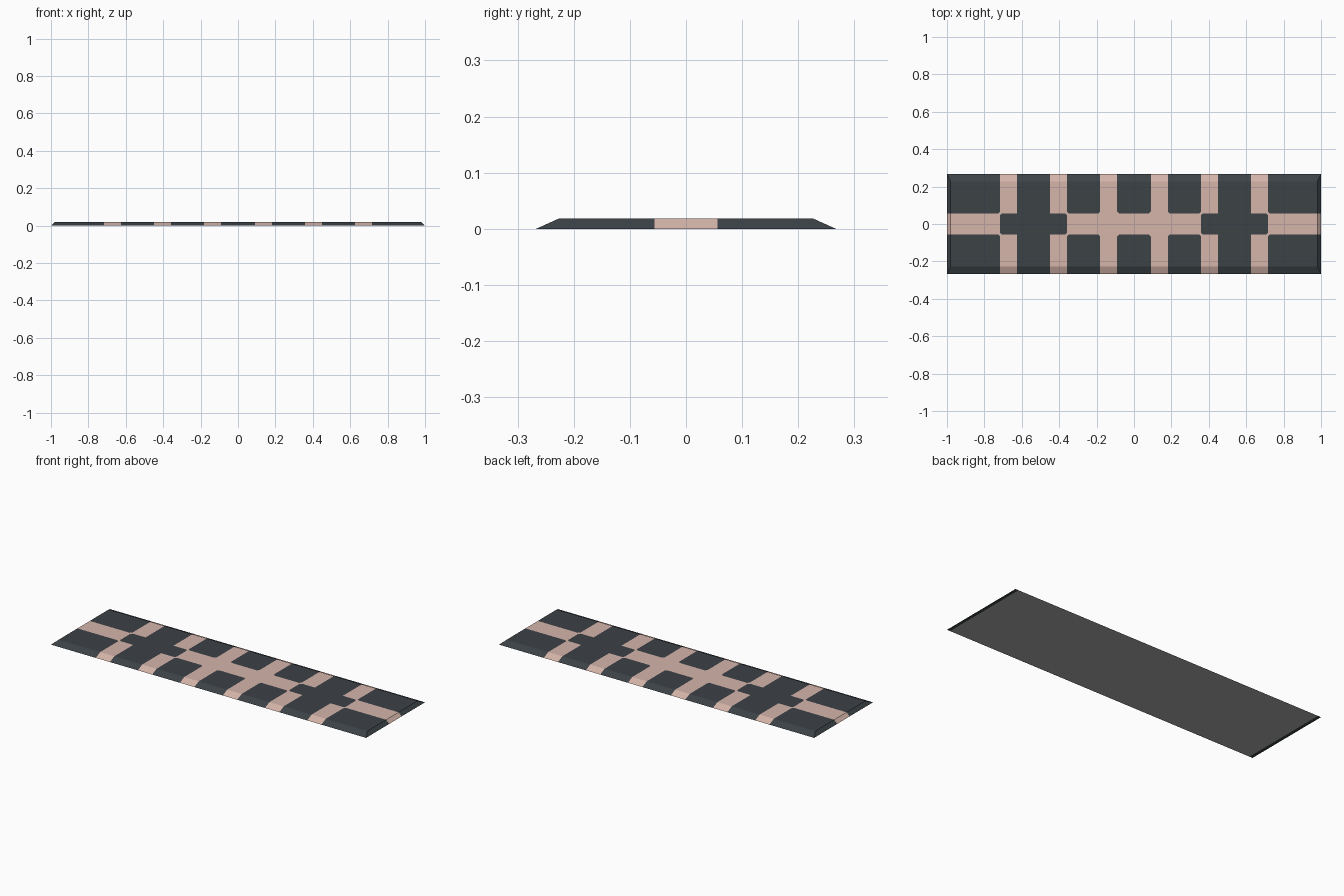
import bpy, bmesh
from mathutils import Vector

if "Cube" in bpy.data.objects:
    bpy.data.objects.remove(bpy.data.objects["Cube"])

HX, HY, H = 1.0, 0.267, 0.018        # half length, half width, height
TX, TY = 0.98, 0.227                 # half size of the flat top
ROW = 0.056                          # half width of the centre row
COLS = [(0.09, 0.182), (0.358, 0.449), (0.626, 0.716)]
R = 0.01                             # clipped tile corners


def material(name, rgb):
    m = bpy.data.materials.new(name)
    m.diffuse_color = (*rgb, 1)
    m.use_nodes = True
    m.node_tree.nodes["Principled BSDF"].inputs["Base Color"].default_value = m.diffuse_color
    return m


def is_dark(x, y):
    """Checker rule: dark tiles and two dark bars, pink joints between."""
    x, y = abs(x), abs(y)
    if y < ROW:
        return 0.358 < x < 0.716
    return not any(a < x < b for a, b in COLS)


# Shallow mat with sloping rims
bm = bmesh.new()
low = [bm.verts.new((sx * HX, sy * HY, 0)) for sx, sy in ((-1, -1), (1, -1), (1, 1), (-1, 1))]
top = [bm.verts.new((sx * TX, sy * TY, H)) for sx, sy in ((-1, -1), (1, -1), (1, 1), (-1, 1))]
bm.faces.new(low[::-1])
bm.faces.new(top)
for i in range(4):
    j = (i + 1) % 4
    bm.faces.new((low[i], low[j], top[j], top[i]))


def cut(axis, value):
    no = Vector((1, 0, 0)) if axis == 0 else Vector((0, 1, 0))
    bmesh.ops.bisect_plane(bm, geom=bm.verts[:] + bm.edges[:] + bm.faces[:],
                           plane_co=no * value, plane_no=no, dist=1e-6)


# Cut the tile borders, with narrow margins for the clipped corners
for s in (-1, 1):
    for edge in [e for c in COLS for e in c]:
        for d in (-R, 0, R):
            cut(0, s * (edge + d))
    for d in (-R, 0, R):
        cut(1, s * (ROW + d))
    cut(0, s * TX)

# Clip the outer corners of dark tiles
clipped = []
for f in bm.faces[:]:
    c = f.calc_center_median()
    if f.normal.length == 0:
        f.normal_update()
    if f.normal.z < 0.99 or len(f.verts) != 4 or f.calc_area() > R * R * 1.1:
        continue
    if not is_dark(c.x, c.y):
        continue
    for sx in (-1, 1):
        for sy in (-1, 1):
            if not is_dark(c.x + sx * R, c.y) and not is_dark(c.x, c.y + sy * R):
                corner = max(f.verts, key=lambda v: sx * v.co.x + sy * v.co.y)
                vs = list(f.verts)
                k = vs.index(corner)
                bmesh.utils.face_split(f, vs[k - 1], vs[(k + 1) % 4])
                clipped.append(corner.co.copy())
                break
        else:
            continue
        break

# Colour faces by the tile rule; the underside is grey with dark end strips
bm.normal_update()
for f in bm.faces:
    c = f.calc_center_median()
    if f.normal.z < -0.5:
        f.material_index = 0 if abs(c.x) > TX else 2
    else:
        f.material_index = 0 if is_dark(c.x, c.y) else 1
        if len(f.verts) == 3 and f.calc_area() < R * R and \
                any((v.co - k).length < 1e-6 for v in f.verts for k in clipped):
            f.material_index = 1

me = bpy.data.meshes.new("checkered_mat")
bm.to_mesh(me)
bm.free()
ob = bpy.data.objects.new("checkered_mat", me)
bpy.context.collection.objects.link(ob)
for m in (material("dark slate", (0.045, 0.054, 0.062)),
          material("pale pink", (0.66, 0.46, 0.40)),
          material("underside grey", (0.42, 0.42, 0.42))):
    me.materials.append(m)
